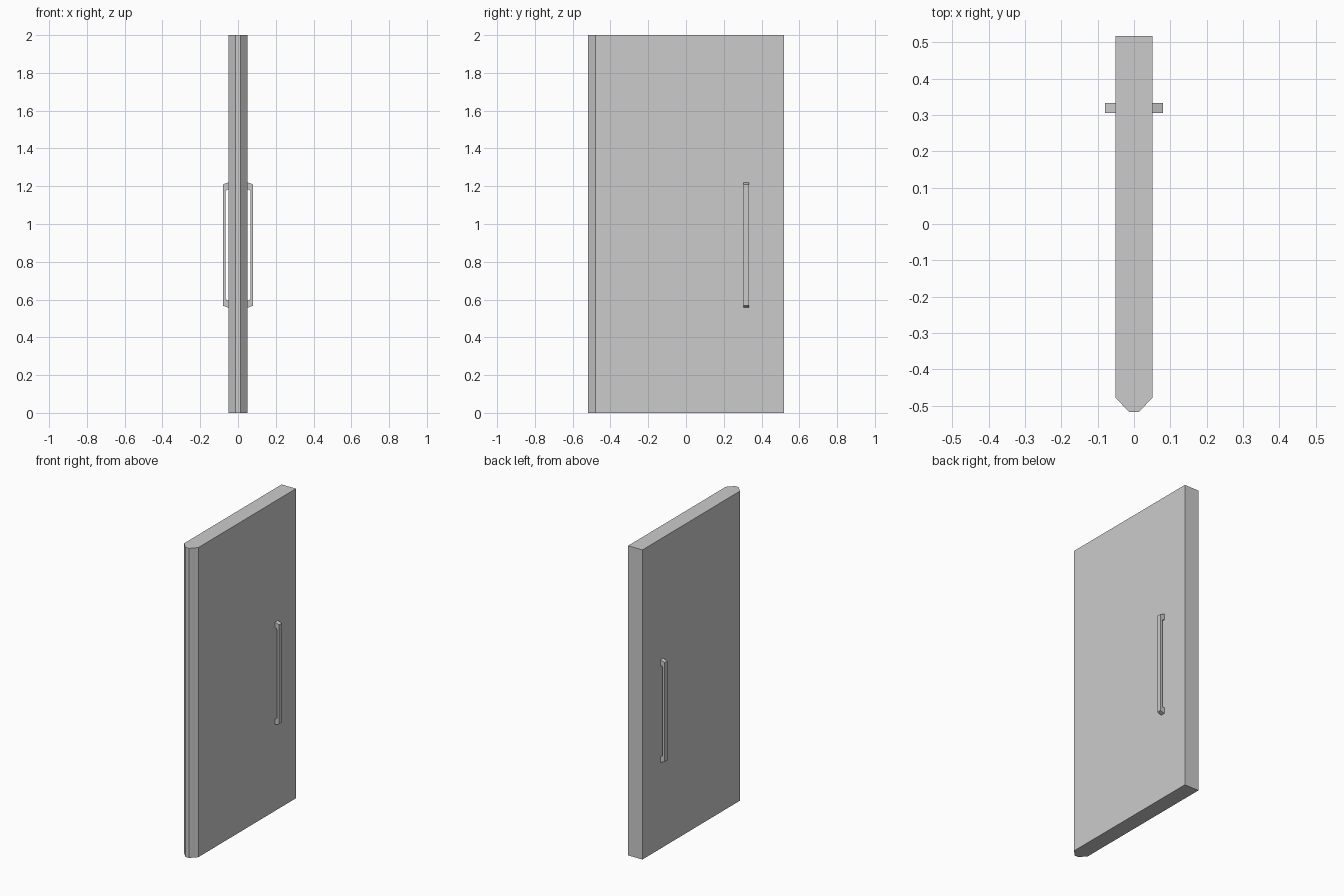
import bpy, bmesh
from mathutils import Vector

if "Cube" in bpy.data.objects:
    bpy.data.objects.remove(bpy.data.objects["Cube"])


def extrude_profile(name, points, offset):
    """Closed planar profile extruded along the offset vector."""
    bm = bmesh.new()
    face = bm.faces.new([bm.verts.new(p) for p in points])
    res = bmesh.ops.extrude_face_region(bm, geom=[face])
    moved = [v for v in res["geom"] if isinstance(v, bmesh.types.BMVert)]
    bmesh.ops.translate(bm, verts=moved, vec=Vector(offset))
    bmesh.ops.recalc_face_normals(bm, faces=bm.faces)
    mesh = bpy.data.meshes.new(name)
    bm.to_mesh(mesh)
    bm.free()
    obj = bpy.data.objects.new(name, mesh)
    bpy.context.collection.objects.link(obj)
    return obj


# Door slab with a chamfered hinge edge
W, D = 0.051, 0.518
outline = [(-W, D), (-W, -0.478), (-0.013, -D), (0.013, -D), (W, -0.478), (W, D)]
extrude_profile("door_panel", [(x, y, 0) for x, y in outline], (0, 0, 2))

# Pull handle: bracket profile in x/z, symmetric about its middle height
MID = 0.8885
upper = [(0.050, 0.332), (0.080, 0.321)]
inner = [(0.066, 0.285), (0.059, 0.293), (0.050, 0.293)]
profile = ([(x, MID + h) for x, h in upper]
           + [(x, MID - h) for x, h in reversed(upper)]
           + [(x, MID - h) for x, h in reversed(inner)]
           + [(x, MID + h) for x, h in inner])
for name, side in (("handle_right", 1), ("handle_left", -1)):
    extrude_profile(name, [(side * x, 0.305, z) for x, z in profile], (0, 0.028, 0))
